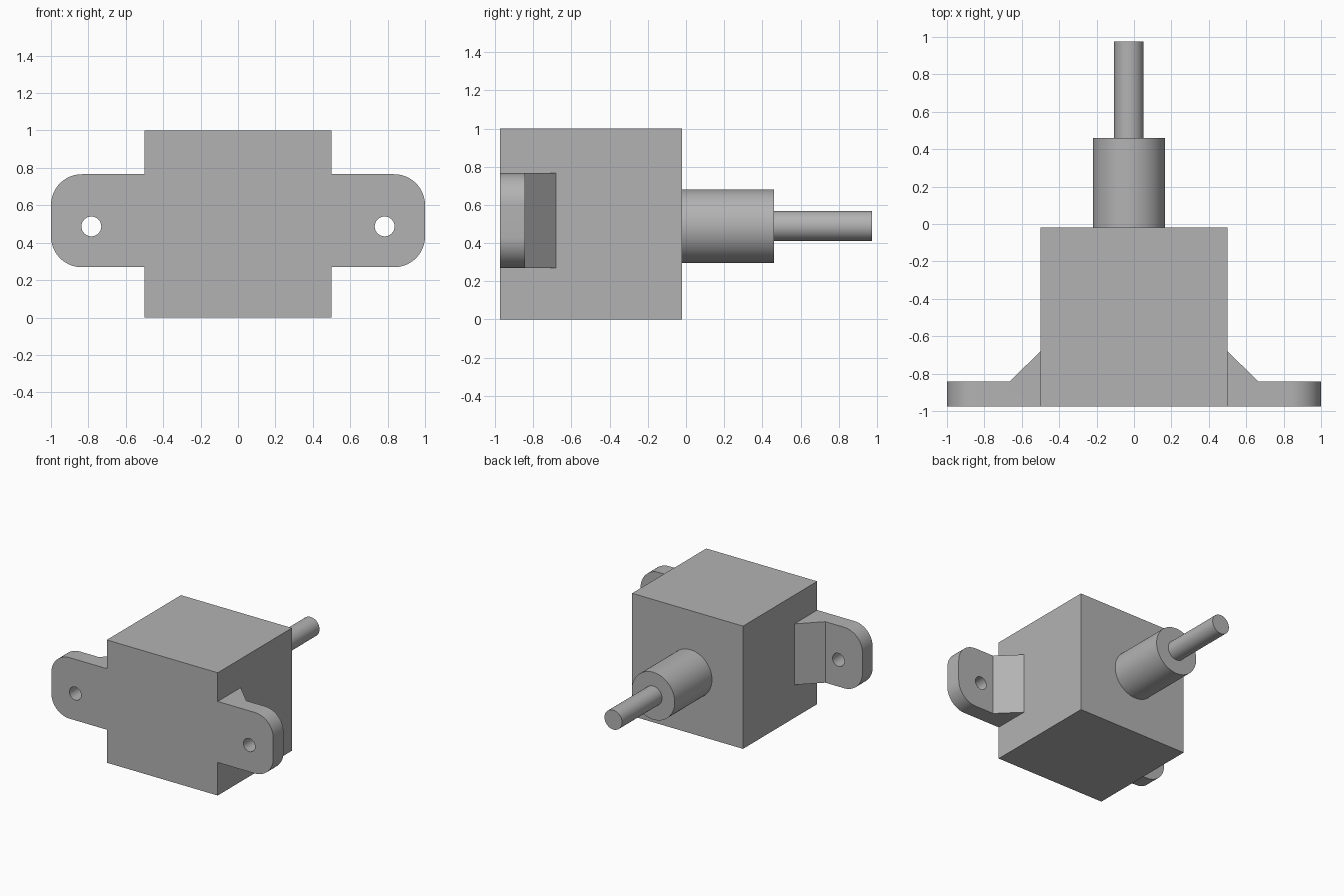
import bpy, bmesh, math
from mathutils import Matrix, Vector

if "Cube" in bpy.data.objects:
    bpy.data.objects.remove(bpy.data.objects["Cube"])

grey = bpy.data.materials.new("metal grey")
grey.diffuse_color = (0.45, 0.45, 0.45, 1)
grey.use_nodes = True
grey.node_tree.nodes["Principled BSDF"].inputs["Base Color"].default_value = grey.diffuse_color

FRONT, BACK = -0.975, -0.02


def finish(name, bm):
    bmesh.ops.recalc_face_normals(bm, faces=bm.faces)
    mesh = bpy.data.meshes.new(name)
    bm.to_mesh(mesh)
    bm.free()
    mesh.materials.append(grey)
    obj = bpy.data.objects.new(name, mesh)
    bpy.context.collection.objects.link(obj)
    return obj


def smooth(obj):
    bpy.ops.object.select_all(action='DESELECT')
    obj.select_set(True)
    bpy.context.view_layer.objects.active = obj
    bpy.ops.object.shade_smooth_by_angle(angle=math.radians(30))


def rod(name, x, z, radius, y0, y1, sides=64):
    """Cylinder running along y."""
    bm = bmesh.new()
    place = Matrix.Translation((x, (y0 + y1) / 2, z)) @ Matrix.Rotation(math.pi / 2, 4, 'X')
    bmesh.ops.create_cone(bm, cap_ends=True, segments=sides, radius1=radius,
                          radius2=radius, depth=y1 - y0, matrix=place)
    obj = finish(name, bm)
    smooth(obj)
    return obj


# Square housing
bm = bmesh.new()
bmesh.ops.create_cube(bm, size=1, matrix=Matrix.Translation((0, (FRONT + BACK) / 2, 0.5))
                      @ Matrix.Diagonal((1, BACK - FRONT, 1, 1)))
finish("housing", bm)

# Collar and output shaft, slightly off centre
rod("collar", -0.027, 0.488, 0.193, BACK, 0.46)
rod("shaft", -0.027, 0.49, 0.079, 0.46, 0.975)


# Mounting ears: gusseted profile, rounded outer corners, drilled hole
def ear(name, side):
    profile = [(0.5, FRONT), (1, FRONT), (1, -0.843), (0.665, -0.843), (0.5, -0.68)]
    bm = bmesh.new()
    face = bm.faces.new([bm.verts.new((side * x, y, 0.269)) for x, y in profile])
    ext = bmesh.ops.extrude_face_region(bm, geom=[face])
    bmesh.ops.translate(bm, vec=Vector((0, 0, 0.497)),
                        verts=[v for v in ext["geom"] if isinstance(v, bmesh.types.BMVert)])
    corners = [e for e in bm.edges
               if all(abs(v.co.x) > 0.99 for v in e.verts)
               and abs(e.verts[0].co.z - e.verts[1].co.z) < 0.01]
    bmesh.ops.bevel(bm, geom=corners, offset=0.165, segments=16, profile=0.5,
                    affect='EDGES')
    obj = finish(name, bm)
    drill = rod(name + "_drill", side * 0.784, 0.487, 0.053, -1.1, -0.75, 40)
    drill.hide_render = True
    cut = obj.modifiers.new("hole", 'BOOLEAN')
    cut.operation, cut.solver, cut.object = 'DIFFERENCE', 'EXACT', drill
    bpy.context.view_layer.objects.active = obj
    bpy.ops.object.modifier_apply(modifier=cut.name)
    bpy.data.objects.remove(drill)
    smooth(obj)


ear("left_ear", -1)
ear("right_ear", 1)
